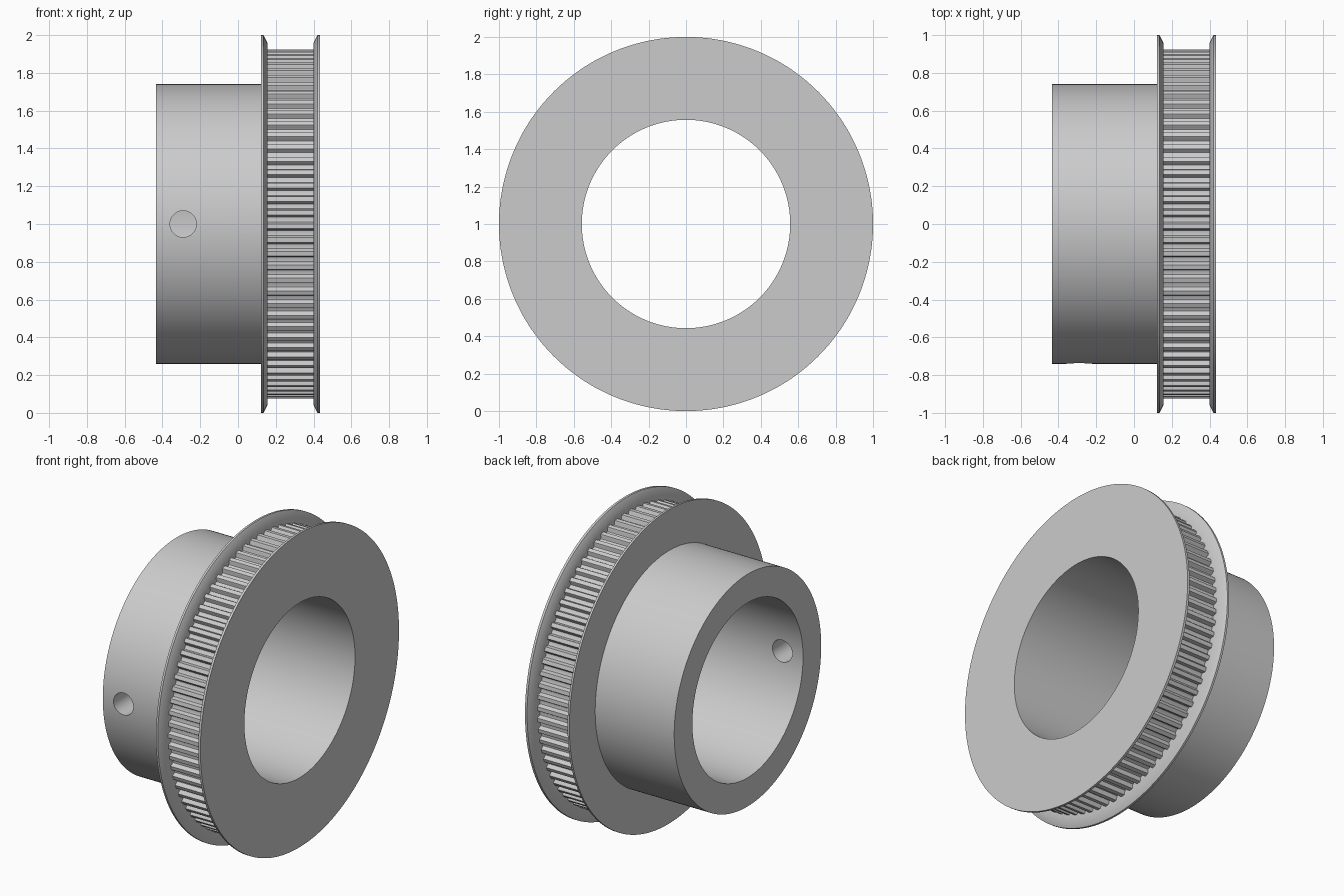
import bpy, bmesh
from math import sin, cos, pi, radians

if "Cube" in bpy.data.objects:
    bpy.data.objects.remove(bpy.data.objects["Cube"])

TEETH = 80
DEPTH = 0.027
# one tooth pitch: (fraction of pitch, fraction of groove depth)
TOOTH = [(0.0, 0), (0.17, 0), (0.34, 0), (0.39, 0.2), (0.42, 0.6), (0.49, 0.92),
         (0.67, 1), (0.85, 0.92), (0.92, 0.6), (0.95, 0.2)]
# closed profile around the x axis: (x, radius, toothed)
PROFILE = [(-0.435, 0.557, 0), (-0.435, 0.74, 0), (0.122, 0.74, 0),   # hub
           (0.122, 1.0, 0), (0.135, 1.0, 0), (0.155, 0.96, 0),        # inner flange
           (0.155, 0.925, 1), (0.40, 0.925, 1),                       # toothed belt seat
           (0.40, 0.96, 0), (0.42, 1.0, 0), (0.435, 1.0, 0),          # outer flange
           (0.435, 0.557, 0)]                                         # bore


def lathe_pulley(name):
    bm = bmesh.new()
    rings = []
    for t in range(TEETH):
        for frac, dip in TOOTH:
            a = 2 * pi * (t + frac) / TEETH
            ring = []
            for x, r, toothed in PROFILE:
                r -= DEPTH * dip * toothed
                ring.append(bm.verts.new((x, r * cos(a), 1 + r * sin(a))))
            rings.append(ring)
    n = len(PROFILE)
    for i, ring in enumerate(rings):
        nxt = rings[(i + 1) % len(rings)]
        for j in range(n):
            k = (j + 1) % n
            bm.faces.new((ring[j], ring[k], nxt[k], nxt[j]))
    bmesh.ops.recalc_face_normals(bm, faces=bm.faces)
    mesh = bpy.data.meshes.new(name)
    bm.to_mesh(mesh)
    bm.free()
    obj = bpy.data.objects.new(name, mesh)
    bpy.context.collection.objects.link(obj)
    return obj


# hub, flanges and teeth as one turned piece
pulley = lathe_pulley("timing_pulley")

# set screw hole through the front wall of the hub
bpy.ops.mesh.primitive_cylinder_add(vertices=48, radius=0.07, depth=0.6,
                                    location=(-0.29, -0.65, 1), rotation=(pi / 2, 0, 0))
cutter = bpy.context.object
cutter.name = "set_screw_hole_cutter"
cutter.hide_render = True

hole = pulley.modifiers.new("set_screw_hole", 'BOOLEAN')
hole.operation = 'DIFFERENCE'
hole.solver = 'EXACT'
hole.object = cutter

bpy.ops.object.select_all(action='DESELECT')
pulley.select_set(True)
bpy.context.view_layer.objects.active = pulley
bpy.ops.object.modifier_apply(modifier=hole.name)
bpy.data.objects.remove(cutter)
bpy.ops.object.shade_smooth_by_angle(angle=radians(30))
